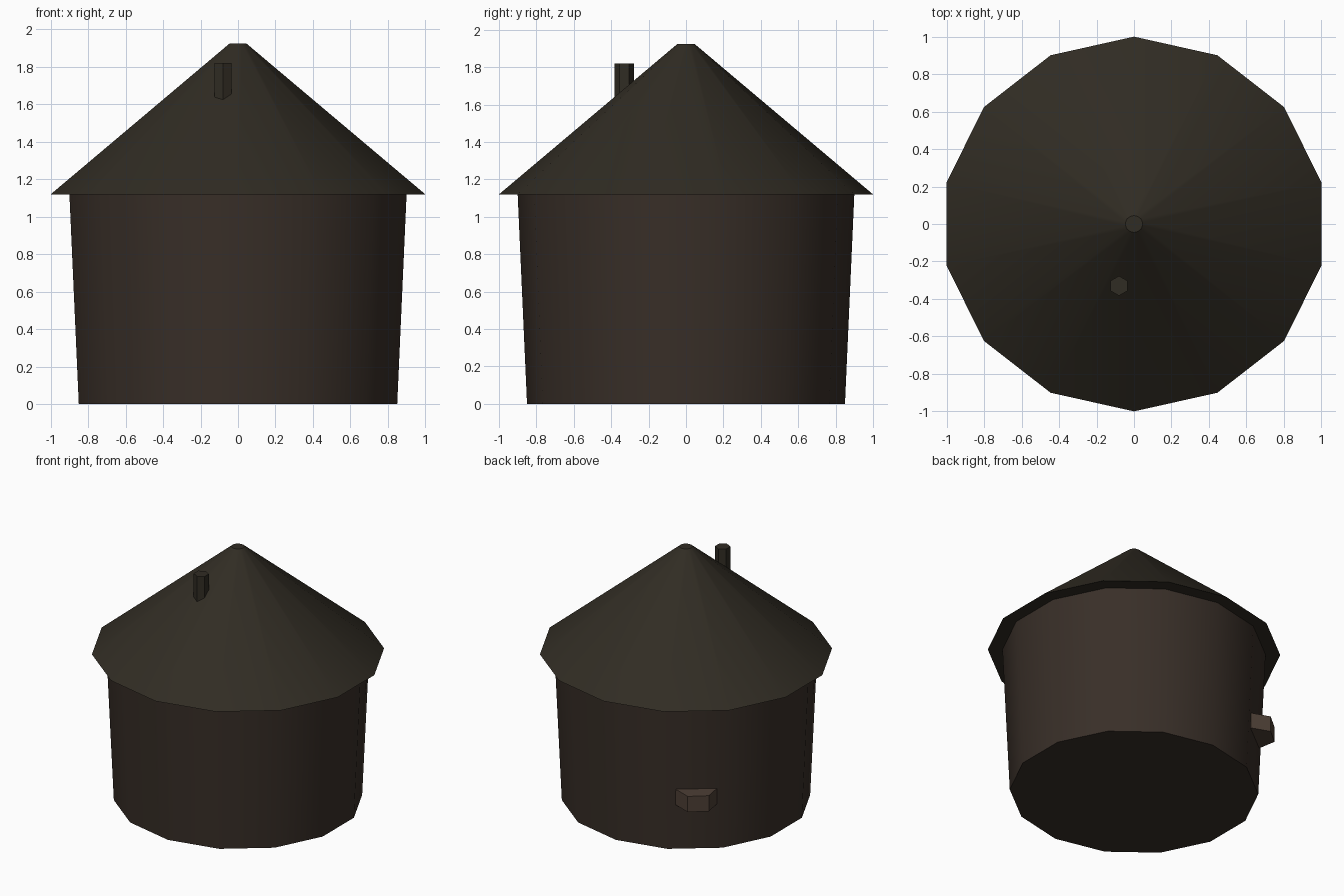
import bpy
import math

if "Cube" in bpy.data.objects:
    bpy.data.objects.remove(bpy.data.objects["Cube"])


def material(name, rgb):
    mat = bpy.data.materials.new(name)
    mat.diffuse_color = (*rgb, 1.0)
    mat.use_nodes = True
    mat.node_tree.nodes["Principled BSDF"].inputs["Base Color"].default_value = mat.diffuse_color
    return mat


def frustum(name, sides, rings, mat, loc=(0, 0, 0), turn=0.0, stretch_x=1.0,
            cap_bottom=True, cap_top=True, smooth=False):
    """Stack of n-sided rings (radius, z), first corner at angle 'turn'."""
    verts, faces = [], []
    for r, z in rings:
        for i in range(sides):
            a = turn + 2 * math.pi * i / sides
            verts.append((r * math.cos(a) * stretch_x, r * math.sin(a), z))
    for k in range(len(rings) - 1):
        for i in range(sides):
            j = (i + 1) % sides
            lo, hi = k * sides, (k + 1) * sides
            faces.append((lo + i, lo + j, hi + j, hi + i))
    if cap_bottom:
        faces.append(tuple(reversed(range(sides))))
    if cap_top:
        top = (len(rings) - 1) * sides
        faces.append(tuple(range(top, top + sides)))
    mesh = bpy.data.meshes.new(name)
    mesh.from_pydata(verts, [], faces)
    mesh.materials.append(mat)
    obj = bpy.data.objects.new(name, mesh)
    obj.location = loc
    bpy.context.collection.objects.link(obj)
    if smooth:
        bpy.ops.object.select_all(action='DESELECT')
        obj.select_set(True)
        bpy.context.view_layer.objects.active = obj
        bpy.ops.object.shade_smooth_by_angle(angle=math.radians(35))
    return obj


wall_mat = material("dark_wood", (0.040, 0.028, 0.021))
roof_mat = material("dark_thatch", (0.030, 0.025, 0.017))
ledge_mat = material("worn_wood", (0.075, 0.050, 0.036))

SIDES = 14
FRONT = -math.pi / 2
STRETCH = 1 / math.cos(math.pi / SIDES)**1  # fits the flat sides to full width
EAVE, TOP = 1.12, 1.925

# Round hut wall, flaring slightly upwards, with a closed floor
frustum("wall", SIDES, [(0.85, 0), (0.90, EAVE)], wall_mat, turn=FRONT,
        stretch_x=STRETCH, cap_top=False, smooth=True)

# Conical roof with overhanging eave and small flat tip
frustum("roof", SIDES, [(1.0, EAVE), (0.045, TOP)], roof_mat, turn=FRONT,
        stretch_x=STRETCH, smooth=True)

# Six-sided chimney pipe through the front of the roof
frustum("chimney", 6, [(0.053, 1.58), (0.053, 1.82)], roof_mat,
        loc=(-0.08, -0.33, 0), turn=FRONT)

# Six-sided ledge half sunk into the back left of the wall
ledge_dir = math.radians(130)
frustum("ledge", 6, [(0.147, 0.345), (0.147, 0.465)], ledge_mat,
        loc=(0.85 * math.cos(ledge_dir), 0.85 * math.sin(ledge_dir), 0),
        turn=ledge_dir + math.pi / 6)
